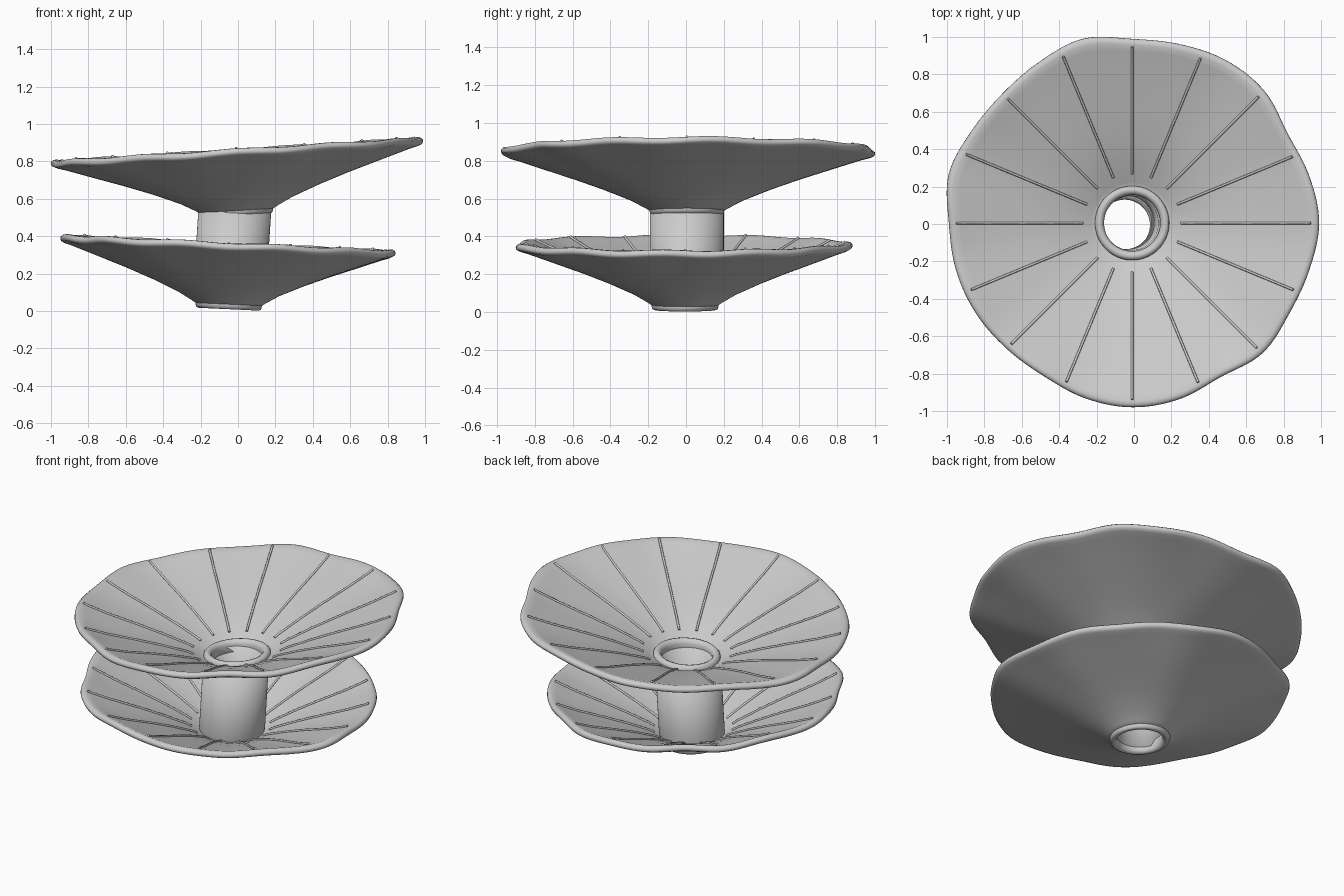
import bpy, bmesh
from math import sin, cos, pi, radians

if "Cube" in bpy.data.objects:
    bpy.data.objects.remove(bpy.data.objects["Cube"])

# Rim radius every 15 degrees, giving the irregular wavy outline
RIM = [1.0, .98, .96, 1.0, 1.005, .99, .985, 1.02, .995, .98, .99, 1.015,
       .98, .975, .965, .95, .945, .97, .985, .975, .95, .985, .97, .98]
# Dish section: underside outwards, rolled rim, upper face inwards
UNDER = [(.16, 0), (.19, .002), (.22, .02), (.3, .062), (.45, .122), (.6, .175),
         (.8, .24), (.93, .282)]
LIP = [(.975, .294), (.995, .303), (1.0, .314), (.998, .325), (.985, .335), (.965, .336)]
UPPER = [(.93, .323), (.8, .276), (.6, .212), (.45, .159), (.3, .1), (.22, .058),
         (.19, .045), (.16, .045)]
# Rounded collar section around the centre hole
COLLAR = [(.15, 0), (.16, -.016), (.178, -.02), (.192, -.015), (.197, 0), (.2, .04),
          (.197, .06), (.188, .07), (.175, .074), (.16, .068), (.15, .05)]
SEG = 192


def rim(a):
    """Smooth periodic interpolation of the rim radii."""
    n = len(RIM)
    u = (a / (2 * pi) * n) % n
    i = int(u)
    t = u - i
    p0, p1, p2, p3 = (RIM[(i + k) % n] for k in (-1, 0, 1, 2))
    return p1 + .5 * t * (p2 - p0 + t * (2*p0 - 5*p1 + 4*p2 - p3 + t * (3*(p1 - p2) + p3 - p0)))


def warp(r, z, a, turn):
    w = max(0, (r - .3) / .7) ** 2
    r *= 1 + (rim(a + turn) - 1) * w
    z += .005 * sin(11 * (a + turn)) * w
    return r * cos(a), r * sin(a), z


def lathe(name, profile, place):
    """Closed section swept round z; place(r, z, angle) gives the position."""
    bm = bmesh.new()
    rings = [[bm.verts.new(place(r, z, 2 * pi * i / SEG)) for r, z in profile]
             for i in range(SEG)]
    n = len(profile)
    for i in range(SEG):
        a, b = rings[i], rings[(i + 1) % SEG]
        for j in range(n):
            k = (j + 1) % n
            bm.faces.new((a[j], b[j], b[k], a[k]))
    bmesh.ops.recalc_face_normals(bm, faces=bm.faces)
    me = bpy.data.meshes.new(name)
    bm.to_mesh(me)
    bm.free()
    ob = bpy.data.objects.new(name, me)
    bpy.context.collection.objects.link(ob)
    me.shade_smooth()
    return ob


def tier(name, centre, scale, slope, turn):
    cx, cy, cz = centre

    def place(r, z, a):
        x, y, z = warp(r, z, a, turn)
        return cx + x * scale, cy + y * scale, cz + z + slope * x * scale

    lathe(name + "_dish", UNDER + LIP + UPPER, place)
    lathe(name + "_collar", COLLAR, place)

    # Sixteen thin radial ribs lying on the upper face
    cu = bpy.data.curves.new(name + "_ribs", 'CURVE')
    cu.dimensions = '3D'
    cu.bevel_depth = .007
    cu.bevel_resolution = 1
    cu.use_fill_caps = True
    path = [(.262, .081)] + [p for p in UPPER[::-1] if .28 < p[0] < .95] + [(.955, .335)]
    for k in range(16):
        a = radians(22.5 * k)
        sp = cu.splines.new('POLY')
        sp.points.add(len(path) - 1)
        for pt, (r, z) in zip(sp.points, path):
            pt.co = (*place(r, z + .003, a), 1)
    ob = bpy.data.objects.new(name + "_ribs", cu)
    bpy.context.collection.objects.link(ob)


tier("upper", (-.01, .005, .53), 1.0, .063, 0)
tier("lower", (-.05, -.005, .03), .9, -.047, radians(180))

# Leaning hollow post joining the two tiers
POST = [(.14, .05), (.165, .05), (.183, .058), (.192, .075), (.195, .1),
        (.195, .56), (.145, .56)]
lathe("centre_post", POST,
      lambda r, z, a: (-.052 + .065 * z + r * cos(a), .005 + r * sin(a), z))
